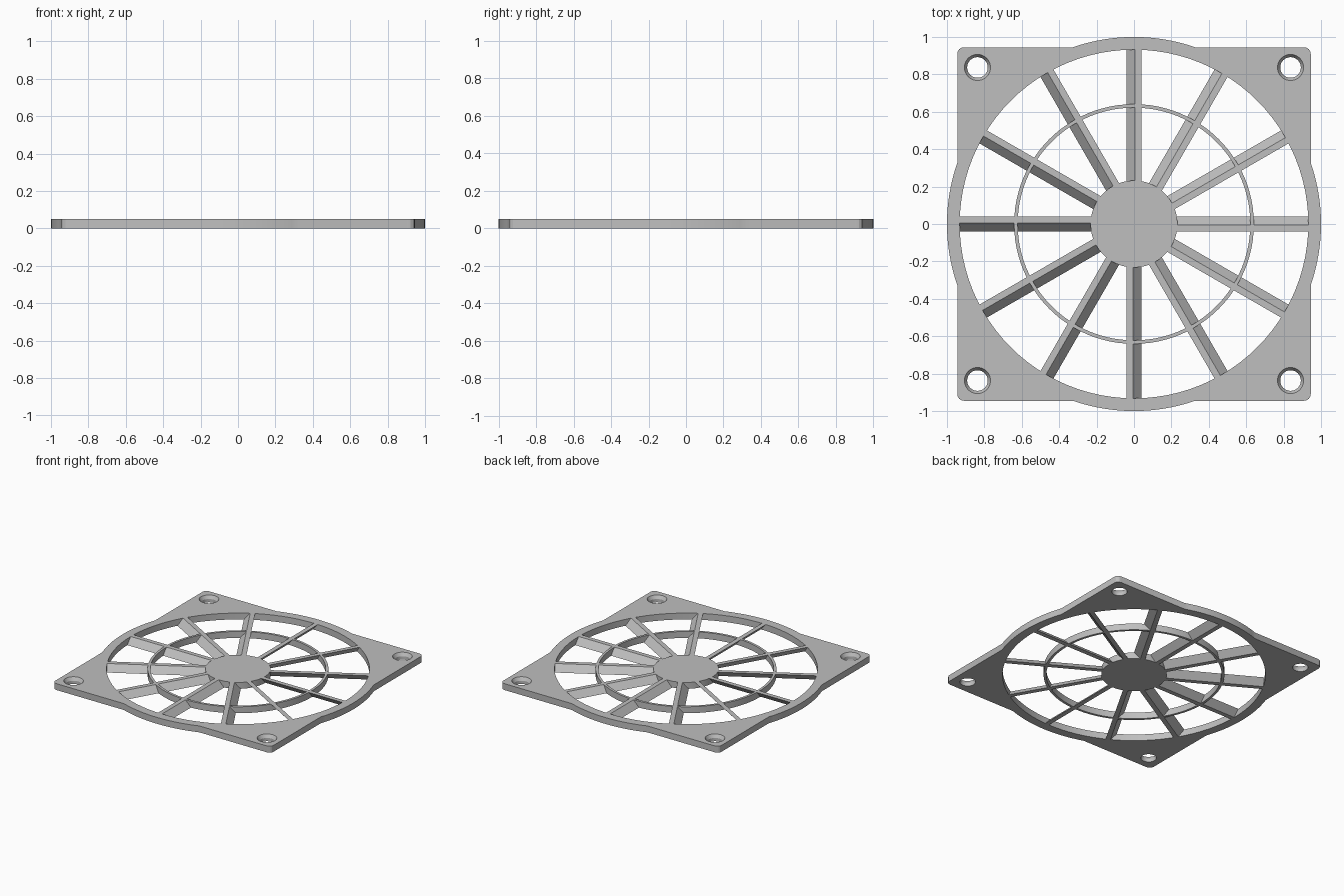
import bpy
import bmesh
from math import acos, cos, sin, pi, radians

THICK = 0.05
HALF = 0.945      # half width of the square frame
CORNER = 0.035    # corner rounding radius

cube = bpy.data.objects.get("Cube")
if cube:
    bpy.data.objects.remove(cube, do_unlink=True)

grey = bpy.data.materials.new("Grey plastic")
grey.use_nodes = True
grey.diffuse_color = (0.52, 0.52, 0.52, 1)
grey.node_tree.nodes["Principled BSDF"].inputs["Base Color"].default_value = grey.diffuse_color


def finish(bm, name):
    """Turn a bmesh into a named object with sharp edges kept."""
    bmesh.ops.recalc_face_normals(bm, faces=bm.faces)
    mesh = bpy.data.meshes.new(name)
    bm.to_mesh(mesh)
    bm.free()
    mesh.materials.append(grey)
    obj = bpy.data.objects.new(name, mesh)
    bpy.context.collection.objects.link(obj)
    bpy.ops.object.select_all(action='DESELECT')
    obj.select_set(True)
    bpy.context.view_layer.objects.active = obj
    bpy.ops.object.shade_smooth_by_angle(angle=radians(20))
    return obj


def arc(radius, start, end, steps, cx=0, cy=0):
    angles = [start + (end - start) * i / steps for i in range(steps + 1)]
    return [(cx + radius * cos(a), cy + radius * sin(a)) for a in angles]


def circle(radius, count=96, cx=0, cy=0):
    return arc(radius, 0, 2 * pi, count, cx, cy)[:-1]


def straight(points):
    """Vertical wall: the same outline at the bottom and the top."""
    return [(points, 0), (points, THICK)]


def plate(name, walls):
    """Flat plate; each wall is a stack of (outline, height), bottom to top."""
    bm = bmesh.new()
    caps = [[], []]
    for wall in walls:
        rows = [[bm.verts.new((x, y, z)) for x, y in pts] for pts, z in wall]
        n = len(rows[0])
        for low, high in zip(rows, rows[1:]):
            for i in range(n):
                j = (i + 1) % n
                bm.faces.new((low[i], low[j], high[j], high[i]))
        for cap, row in zip(caps, (rows[0], rows[-1])):
            cap += [bm.edges.get((row[i], row[(i + 1) % n])) for i in range(n)]
    for cap, up in zip(caps, (-1, 1)):
        bmesh.ops.triangle_fill(bm, edges=cap, use_beauty=True, normal=(0, 0, up))
    return finish(bm, name)


# Frame outline: bulging sides alternating with rounded corners
bulge = acos(HALF)
inset = HALF - CORNER
quarter = arc(1, -bulge, bulge, 16) + arc(CORNER, 0, pi / 2, 4, inset, inset)
outline = []
for k in range(4):
    c, s = (1, 0, -1, 0)[k], (0, 1, 0, -1)[k]
    outline += [(x * c - y * s, x * s + y * c) for x, y in quarter]

# Frame with round opening and four countersunk screw holes
walls = [straight(outline), straight(circle(0.932))]
for sx in (-1, 1):
    for sy in (-1, 1):
        centre = (sx * 0.837, sy * 0.837)
        narrow, wide = circle(0.055, 32, *centre), circle(0.07, 32, *centre)
        walls.append([(narrow, 0), (narrow, THICK / 2), (wide, THICK)])
plate("frame", walls)

# Hub disc and middle ring
plate("hub", [straight(circle(0.232))])
plate("middle_ring", [straight(circle(0.641)), straight(circle(0.622))])

# Slanted spokes: a leaning parallelogram section swept outwards
section = [(-0.04, THICK), (-0.005, THICK), (0.04, 0), (0.005, 0)]
for k in range(12):
    a = k * pi / 6
    bm = bmesh.new()
    ends = [[bm.verts.new((r * cos(a) - t * sin(a), r * sin(a) + t * cos(a), z))
             for t, z in section] for r in (0.225, 0.935)]
    bm.faces.new(ends[0])
    bm.faces.new(ends[1])
    for i in range(4):
        j = (i + 1) % 4
        bm.faces.new((ends[0][i], ends[0][j], ends[1][j], ends[1][i]))
    finish(bm, f"spoke_{k + 1}")
